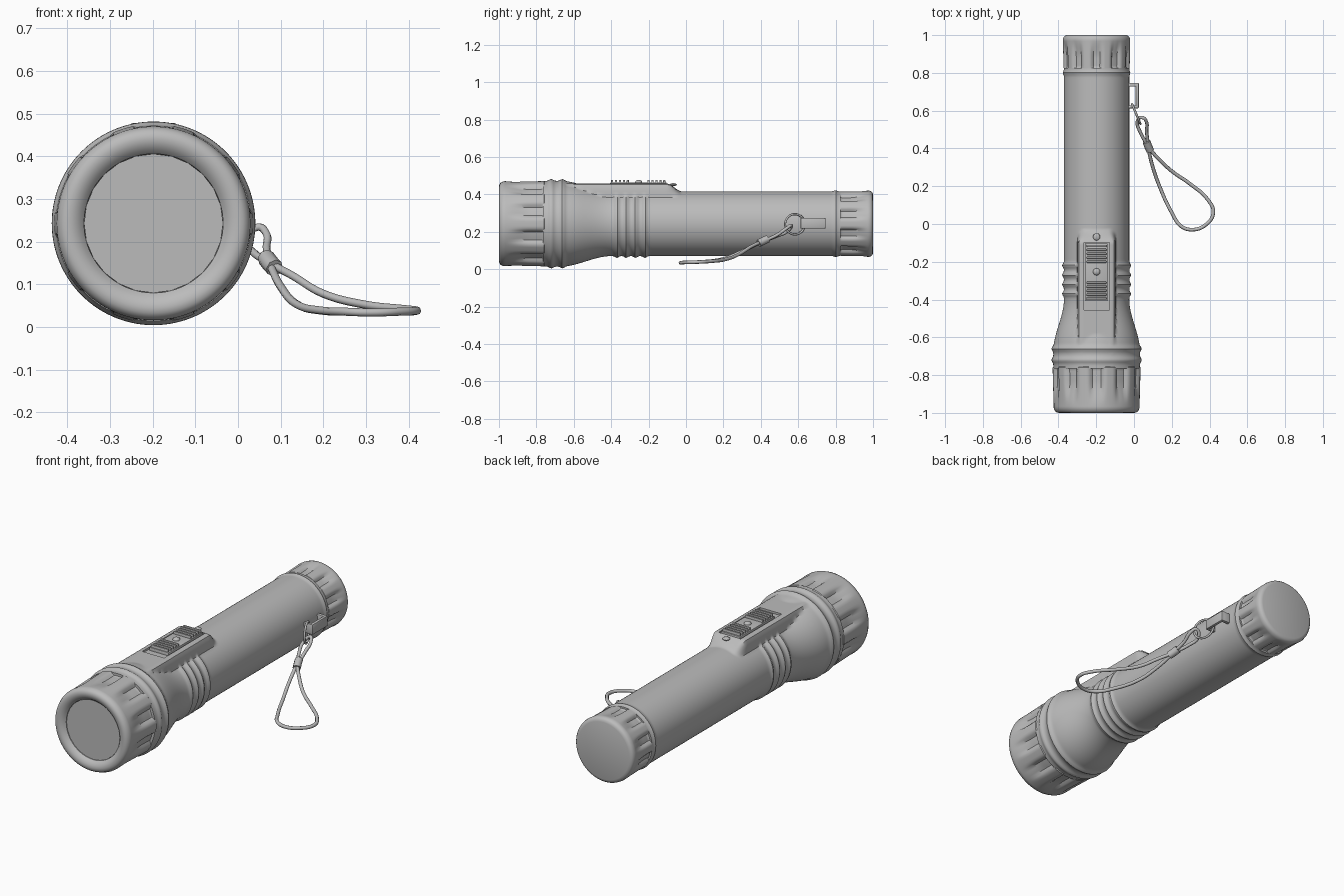
import bpy, bmesh, math
from mathutils import Vector

cube = bpy.data.objects.get("Cube")
if cube:
    bpy.data.objects.remove(cube, do_unlink=True)

CX, CZ = -0.198, 0.243          # long axis of the torch
GREY = (0.5, 0.5, 0.5, 1)
mat = bpy.data.materials.new("plain grey")
mat.use_nodes = True
mat.diffuse_color = GREY
bsdf = next(n for n in mat.node_tree.nodes if n.type == 'BSDF_PRINCIPLED')
bsdf.inputs["Base Color"].default_value = GREY


def finish(ob, angle=35):
    ob.data.materials.clear()
    ob.data.materials.append(mat)
    bpy.ops.object.select_all(action='DESELECT')
    ob.select_set(True)
    bpy.context.view_layer.objects.active = ob
    bpy.ops.object.shade_smooth_by_angle(angle=math.radians(angle))
    return ob


def from_bmesh(name, bm):
    bmesh.ops.recalc_face_normals(bm, faces=bm.faces)
    me = bpy.data.meshes.new(name)
    bm.to_mesh(me)
    bm.free()
    ob = bpy.data.objects.new(name, me)
    bpy.context.collection.objects.link(ob)
    return ob


def tube_grid(name, stations, radius, n=120):
    """Closed shell round the axis; stations are (y, value) passed to radius()."""
    bm = bmesh.new()
    rings = []
    for y, v in stations:
        ring = []
        for i in range(n):
            a = 2 * math.pi * i / n
            r = radius(a, y, v)
            ring.append(bm.verts.new((CX + r * math.sin(a), y, CZ + r * math.cos(a))))
        rings.append(ring)
    for p, q in zip(rings, rings[1:]):
        for i in range(n):
            j = (i + 1) % n
            bm.faces.new((p[i], p[j], q[j], q[i]))
    bm.faces.new(rings[0])
    bm.faces.new(rings[-1])
    return from_bmesh(name, bm)


def box(name, lo, hi, bevel=0.004):
    bm = bmesh.new()
    bmesh.ops.create_cube(bm, size=1)
    for v in bm.verts:
        v.co = [l + (c + 0.5) * (h - l) for c, l, h in zip(v.co, lo, hi)]
    if bevel:
        bmesh.ops.bevel(bm, geom=bm.edges[:], offset=bevel, segments=2,
                        profile=0.5, affect='EDGES')
    return from_bmesh(name, bm)


def cord(name, points, r, cyclic=False):
    cu = bpy.data.curves.new(name, 'CURVE')
    cu.dimensions = '3D'
    cu.bevel_depth, cu.bevel_resolution = r, 2
    cu.resolution_u = 6
    cu.use_fill_caps = True
    sp = cu.splines.new('BEZIER')
    sp.bezier_points.add(len(points) - 1)
    for bp, p in zip(sp.bezier_points, points):
        bp.co = p
        bp.handle_left_type = bp.handle_right_type = 'AUTO'
    sp.use_cyclic_u = cyclic
    ob = bpy.data.objects.new(name, cu)
    bpy.context.collection.objects.link(ob)
    bpy.ops.object.select_all(action='DESELECT')
    ob.select_set(True)
    bpy.context.view_layer.objects.active = ob
    bpy.ops.object.convert(target='MESH')
    return finish(bpy.context.object, 60)


def smooth(t):
    t = min(1, max(0, t))
    return t * t * (3 - 2 * t)


def bump(y, c, w):
    return math.exp(-((y - c) / w) ** 2)


# Barrel with flared head, grip ribs, bands and the raised switch housing
def barrel_radius(a, y, _):
    base = 0.173 + 0.056 * smooth((-0.40 - y) / 0.27)
    base += 0.010 * (bump(y, -0.72, 0.014) + bump(y, -0.66, 0.014))
    base += 0.010 * sum(bump(y, c, 0.012) for c in (-0.37, -0.32, -0.27, -0.22))
    base += 0.006 * bump(y, 0.80, 0.010)
    off = abs((a + math.pi) % (2 * math.pi) - math.pi)
    if off > 1.0 or y > 0:
        return base
    deck = 0.215 / math.cos(min(off, 0.42))
    side = 1 - smooth((off - 0.36) / 0.32)
    end = smooth((-0.015 - y) / 0.09)
    return max(base, 0.17 + (deck - 0.17) * side * end)


STEPS = 200
barrel = tube_grid("barrel", [(-0.765 + 1.59 * i / STEPS, 0) for i in range(STEPS + 1)],
                   barrel_radius)

# Slot for the switch
slot = box("slot_cutter", (-0.265, -0.455, 0.447), (-0.131, -0.098, 0.6), 0)
cut = barrel.modifiers.new("slot", 'BOOLEAN')
cut.operation, cut.solver, cut.object = 'DIFFERENCE', 'EXACT', slot
bpy.context.view_layer.objects.active = barrel
bpy.ops.object.modifier_apply(modifier=cut.name)
bpy.data.objects.remove(slot, do_unlink=True)
finish(barrel)


# Fluted caps: grooves deepen towards the barrel
def fluted(outer, inner, depth):
    def radius(a, y, r):
        k = (y - outer) / (inner - outer)
        wave = smooth((math.cos(a * 10) + 0.35) / 0.9)
        run = smooth((k - 0.08) / 0.6) * smooth((1 - k) / 0.05)
        return r - depth * wave * run
    return radius


def span(a, b, ra, rb, n=22):
    return [(a + (b - a) * i / n, ra + (rb - ra) * i / n) for i in range(n + 1)]


bezel = [(-0.96, 0.162), (-0.978, 0.163), (-0.989, 0.172), (-0.997, 0.185),
         (-1.0, 0.198), (-0.998, 0.210), (-0.991, 0.220)]
head = bezel + span(-0.975, -0.76, 0.227, 0.233) + [(-0.752, 0.226)]
finish(tube_grid("head_cap", head, fluted(-0.99, -0.752, 0.02)))

tail = [(0.822, 0.168)] + span(0.826, 0.975, 0.175, 0.178)
tail += [(0.988, 0.175), (0.996, 0.168), (1.0, 0.156)]
finish(tube_grid("tail_cap", tail, fluted(1.0, 0.82, 0.016)))

# Lens
finish(tube_grid("lens", [(-0.975, 0.163), (-0.965, 0.163)], lambda a, y, r: r, 24))

# Sliding switch with thumb ridges, button and screw
finish(box("switch_slider", (-0.257, -0.405, 0.44), (-0.139, -0.103, 0.464)))
for k, start in enumerate((-0.395, -0.20)):
    for i in range(5):
        y = start + i * 0.021
        finish(box(f"switch_ridge_{k}_{i}", (-0.252, y - 0.006, 0.455),
                   (-0.144, y + 0.006, 0.478), 0.005))


def dome(name, y, z, r, h):
    bm = bmesh.new()
    bmesh.ops.create_uvsphere(bm, u_segments=20, v_segments=12, radius=1)
    for v in bm.verts:
        v.co = Vector((CX + v.co.x * r, y + v.co.y * r, z + v.co.z * h))
    return finish(from_bmesh(name, bm), 60)


dome("switch_button", -0.253, 0.464, 0.019, 0.013)
dome("screw_head", -0.068, 0.452, 0.019, 0.008)

# Side bracket for the strap
finish(box("bracket_plate", (0.008, 0.612, 0.217), (0.026, 0.747, 0.274), 0.006))
finish(box("bracket_rear_foot", (-0.04, 0.727, 0.217), (0.02, 0.747, 0.274), 0.005))
finish(box("bracket_front_foot", (-0.04, 0.612, 0.217), (0.02, 0.628, 0.274), 0.005))

# Split ring, tilted outwards
ring = []
for i in range(12):
    t = 2 * math.pi * i / 12
    ring.append((0.012 - 0.022 * math.cos(t), 0.582 + 0.052 * math.cos(t),
                 0.240 + 0.054 * math.sin(t)))
cord("split_ring", ring, 0.006, True)

# Wrist strap: small loop, clasp and large loop
cord("strap_small_loop", [(0.075, 0.42, 0.152), (0.067, 0.49, 0.185), (0.066, 0.54, 0.22),
                          (0.045, 0.563, 0.234), (0.018, 0.545, 0.205),
                          (0.036, 0.48, 0.175), (0.07, 0.42, 0.152)], 0.009)
cord("strap_clasp", [(0.066, 0.437, 0.162), (0.075, 0.412, 0.15), (0.086, 0.388, 0.138)], 0.021)
cord("strap_large_loop", [(0.075, 0.40, 0.145), (0.10, 0.30, 0.095), (0.135, 0.20, 0.055),
                          (0.20, 0.06, 0.038), (0.25, -0.012, 0.036), (0.31, -0.03, 0.034),
                          (0.38, -0.004, 0.036), (0.42, 0.06, 0.038), (0.39, 0.13, 0.042),
                          (0.30, 0.21, 0.052), (0.20, 0.28, 0.078), (0.125, 0.35, 0.122),
                          (0.085, 0.395, 0.143)], 0.0095)
